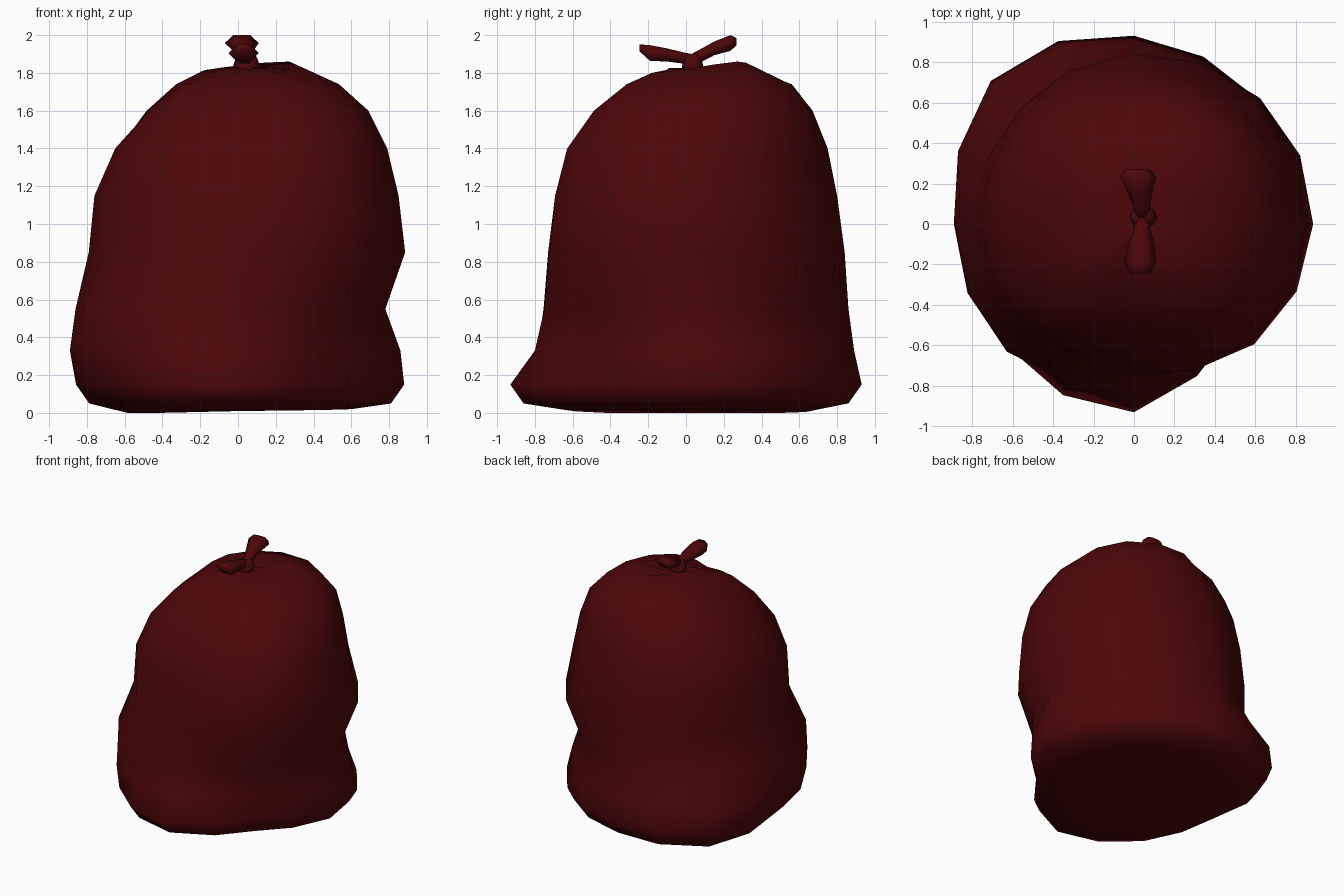
import bpy, bmesh, math
from mathutils import Vector

if "Cube" in bpy.data.objects:
    bpy.data.objects.remove(bpy.data.objects["Cube"])

red = bpy.data.materials.new("dark_red_plastic")
red.diffuse_color = (0.075, 0.002, 0.0025, 1)
red.use_nodes = True
red.node_tree.nodes["Principled BSDF"].inputs["Base Color"].default_value = red.diffuse_color


def loft(name, rings):
    """Skin a list of equal-length point rings and close both ends."""
    bm = bmesh.new()
    vs = [[bm.verts.new(p) for p in ring] for ring in rings]
    n = len(vs[0])
    for a, b in zip(vs, vs[1:]):
        for i in range(n):
            j = (i + 1) % n
            bm.faces.new((a[i], a[j], b[j], b[i]))
    for ring in (vs[0], vs[-1]):
        c = bm.verts.new(sum((v.co for v in ring), Vector()) / n)
        for i in range(n):
            bm.faces.new((ring[i], ring[(i + 1) % n], c))
    bmesh.ops.recalc_face_normals(bm, faces=bm.faces)
    me = bpy.data.meshes.new(name)
    bm.to_mesh(me)
    bm.free()
    for p in me.polygons:
        p.use_smooth = True
    me.materials.append(red)
    ob = bpy.data.objects.new(name, me)
    bpy.context.collection.objects.link(ob)
    return ob


def around(vals, t):
    """Smooth periodic interpolation through the eight direction values."""
    n = len(vals)
    i = int(t)
    f = t - i
    a, b, c, d = (vals[(i + k) % n] for k in (-1, 0, 1, 2))
    return b + 0.5 * f * (c - a + f * (2*a - 5*b + 4*c - d + f * (3*(b - c) + d - a)))


# Bag body: radius at each height, for eight directions starting at +x
levels = [0.05, 0.15, 0.33, 0.55, 0.85, 1.15, 1.40, 1.60, 1.74]
radii = [
    [.81, .88, .86, .78, .885, .85, .79, .69, .53],
    [.82, .87, .81, .77, .88, .81, .77, .72, .61],
    [.86, .93, .89, .86, .84, .80, .75, .67, .56],
    [.96, 1.0, .98, .80, .80, .77, .72, .59, .43],
    [.74, .85, .89, .86, .79, .76, .65, .47, .30],
    [.80, .87, .89, .88, .75, .74, .65, .50, .34],
    [.86, .93, .80, .75, .73, .69, .61, .44, .26],
    [.69, .71, .69, .75, .84, .82, .76, .63, .44],
]
crown_r = [.27, .37, .28, .26, .19, .21, .18, .27]
crown_z = [1.82, 1.86, 1.84, 1.815, 1.80, 1.785, 1.775, 1.80]
SEG = 16


def ring(rs, zs, cx=0.0, cy=0.0):
    out = []
    for i in range(SEG):
        a = 2 * math.pi * i / SEG
        r, z = around(rs, i * 8 / SEG), around(zs, i * 8 / SEG)
        out.append((cx + r * math.cos(a), cy + r * math.sin(a), z))
    return out


rings = [ring([r[0] * 0.74 for r in radii], [0.02, .015, .01, 0, 0, 0, .015, .015])]
for k, z in enumerate(levels):
    rings.append(ring([r[k] for r in radii], [z] * 8))
rings.append(ring(crown_r, crown_z, 0.01, 0.01))

# Gathered pleats running into the neck
for r, z, pleat in ((0.12, 1.815, 0.01), (0.06, 1.82, 0.006)):
    g = ring([r] * 8, [z] * 8, 0.04, 0.03)
    rings.append([(x, y, h + pleat * (-1) ** i) for i, (x, y, h) in enumerate(g)])
loft("bag_body", rings)

# Tied knot on the neck
knot = []
for z, rx, ry in ((1.80, .06, .06), (1.84, .07, .055), (1.87, .06, .05),
                  (1.89, .05, .045), (1.90, .03, .03)):
    knot.append([(0.045 + rx * math.cos(i * math.pi / 4), 0.035 + ry * math.sin(i * math.pi / 4), z)
                 for i in range(8)])
loft("knot", knot)


# Loose tails: sections given as (x, y, z, half width, half height)
def tail(name, sections):
    loft(name, [[(x + w * math.cos(i * math.pi / 3), y, z + h * math.sin(i * math.pi / 3))
                 for i in range(6)] for x, y, z, w, h in sections])


tail("back_tail", [(.04, .02, 1.865, .035, .035), (.04, .08, 1.893, .04, .04),
                   (.03, .15, 1.93, .06, .042), (.02, .235, 1.958, .09, .048),
                   (.02, .268, 1.966, .06, .022)])
tail("front_tail", [(.04, .05, 1.87, .035, .03), (.04, -.02, 1.88, .04, .035),
                    (.035, -.10, 1.895, .065, .04), (.03, -.19, 1.905, .08, .048),
                    (.03, -.245, 1.932, .05, .022)])
